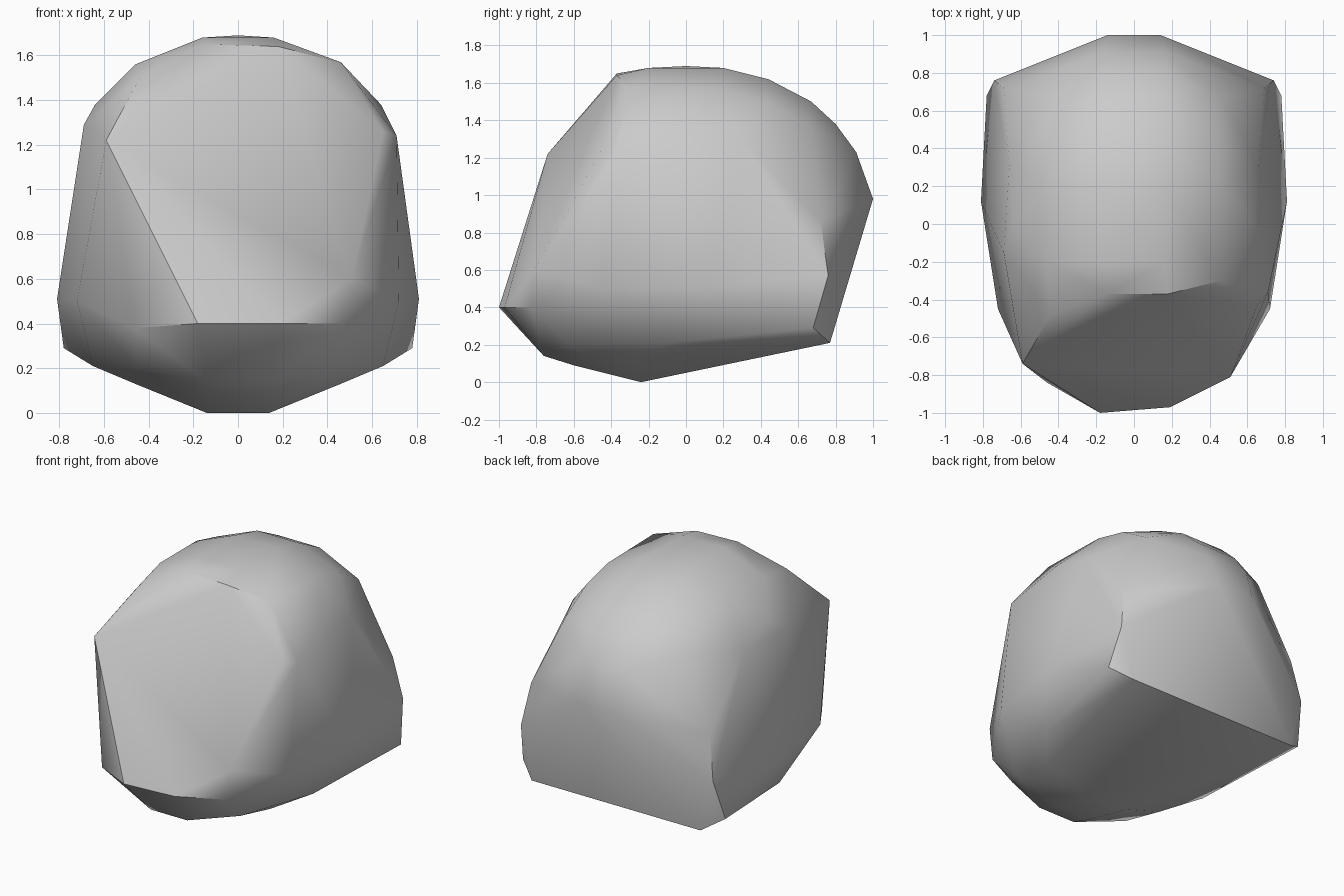
import bpy
import bmesh
import math

# Remove the default object only
default_cube = bpy.data.objects.get("Cube")
if default_cube:
    bpy.data.objects.remove(default_cube, do_unlink=True)


def make_material(name, level):
    """One plain grey stone colour."""
    material = bpy.data.materials.new(name)
    material.use_nodes = True
    color = (level, level, level, 1)
    material.diffuse_color = color
    shader = material.node_tree.nodes["Principled BSDF"]
    shader.inputs["Base Color"].default_value = color
    shader.inputs["Roughness"].default_value = 0.8
    return material


def mirrored(profile):
    """Return the profile corners on both flanks of the boulder."""
    return [(side * x, y, z) for x, y, z in profile for side in (-1, 1)]


def strip(x, profile):
    """Lengthwise profile of (y, z) corners held at one width."""
    return [(x, y, z) for y, z in profile]


# Domed crown, running from the top over the back to the underside
crown = strip(.16, [(-.2, 1.68), (.2, 1.68), (.44, 1.62), (.67, 1.5),
                    (.8, 1.38), (.91, 1.23)])
crown += strip(.14, [(1, .98), (.77, .21), (-.24, 0), (-.6, .09), (-.76, .14)])

# Rounded shoulders between the crown and the flanks
shoulder = strip(.46, [(-.2, 1.56), (.2, 1.56), (.44, 1.5), (.67, 1.36)])
shoulder += [(.64, 0, 1.38), (.66, .3, 1.29)]

# Steep flanks with a bulging waist and sharp rear corners
flank = [(.69, .72, .86), (.74, .76, .57), (.78, .68, .29), (.65, .77, .21),
         (.81, .12, .51), (.72, -.45, .5)]

# Tapered underside
belly = [(.46, -.3, .13), (.65, -.1, .21), (.45, -.62, .2)]

# Uneven outline of the broad cut front
front_cut = [(-.18, -1, .4), (.19, -.97, .4), (.51, -.81, .6),
             (.65, -.44, 1.26), (.46, -.3, 1.57), (.18, -.37, 1.64),
             (-.14, -.37, 1.65), (-.44, -.48, 1.5), (-.59, -.74, 1.22),
             (-.46, -.84, .38), (.47, -.83, .4)]
crest = [(.71, -.36, 1.24), (-.69, -.15, 1.29), (0, 0, 1.69)]

# Wrap every profile in one faceted boulder skin
bm = bmesh.new()
for corner in mirrored(crown + shoulder + flank + belly) + front_cut + crest:
    bm.verts.new(corner)
bmesh.ops.convex_hull(bm, input=bm.verts[:])
loose = [v for v in bm.verts if not v.link_faces]
bmesh.ops.delete(bm, geom=loose, context="VERTS")
bmesh.ops.recalc_face_normals(bm, faces=bm.faces[:])

mesh = bpy.data.meshes.new("boulder")
bm.to_mesh(mesh)
bm.free()
boulder = bpy.data.objects.new("boulder", mesh)
bpy.context.collection.objects.link(boulder)
mesh.materials.append(make_material("stone grey", .6))

# Soft shading that keeps the cut edges crisp
bpy.ops.object.select_all(action="DESELECT")
boulder.select_set(True)
bpy.context.view_layer.objects.active = boulder
bpy.ops.object.shade_smooth_by_angle(angle=math.radians(35))
